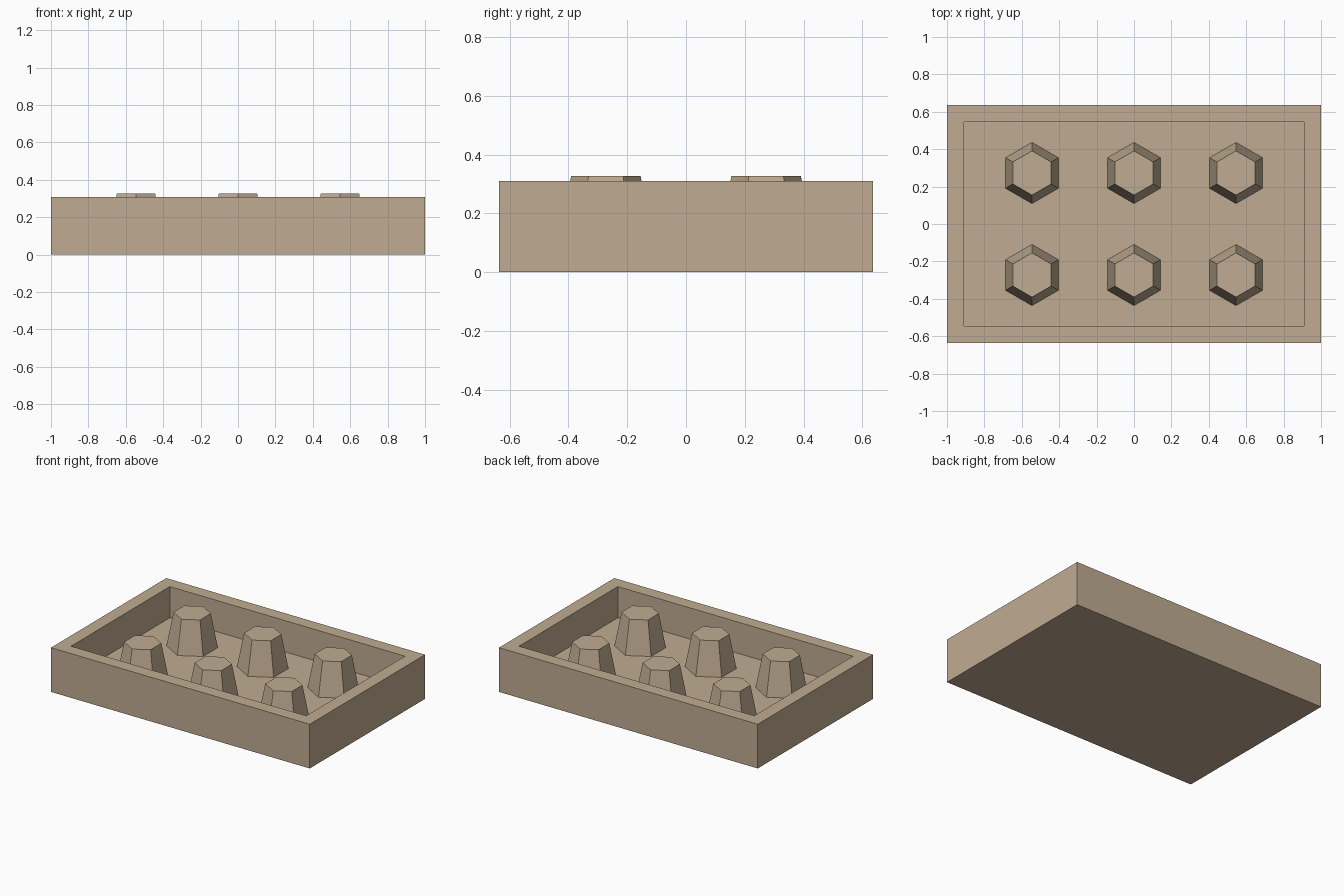
import bpy
import bmesh
from math import sin, cos, pi
from mathutils import Matrix, Vector

if "Cube" in bpy.data.objects:
    bpy.data.objects.remove(bpy.data.objects["Cube"])

UNIT = 1 / 110  # half the tray length is 110 units
LENGTH, WIDTH, HEIGHT = 220 * UNIT, 140 * UNIT, 34 * UNIT
WALL = FLOOR = 10 * UNIT
PEG_TOP = 36 * UNIT
PEG_BASE_RADIUS, PEG_TOP_RADIUS = 18 * UNIT, 13 * UNIT
SPACING_X, SPACING_Y = 60 * UNIT, 60 * UNIT

tan = bpy.data.materials.new("tan")
tan.use_nodes = True
tan.diffuse_color = (0.527, 0.413, 0.287, 1)
tan.node_tree.nodes["Principled BSDF"].inputs["Base Color"].default_value = tan.diffuse_color


def add_object(name, bm, location=(0, 0, 0)):
    bmesh.ops.recalc_face_normals(bm, faces=bm.faces)
    mesh = bpy.data.meshes.new(name)
    bm.to_mesh(mesh)
    bm.free()
    mesh.materials.append(tan)
    obj = bpy.data.objects.new(name, mesh)
    obj.location = location
    bpy.context.collection.objects.link(obj)
    return obj


# Open tray: a box whose top is inset and pushed down to the floor
bm = bmesh.new()
bmesh.ops.create_cube(bm, size=1, matrix=Matrix.Translation((0, 0, HEIGHT / 2))
                      @ Matrix.Diagonal((LENGTH, WIDTH, HEIGHT, 1)))
bm.normal_update()
top = max(bm.faces, key=lambda f: f.calc_center_median().z)
bmesh.ops.inset_region(bm, faces=[top], thickness=WALL, use_even_offset=True)
pushed = bmesh.ops.extrude_discrete_faces(bm, faces=[top])["faces"][0]
bmesh.ops.translate(bm, verts=pushed.verts, vec=Vector((0, 0, FLOOR - HEIGHT)))
add_object("tray", bm)


# Tapered hexagonal peg with corners pointing along y
def add_peg(name, x, y):
    bm = bmesh.new()

    def ring(radius, z):
        return [bm.verts.new((radius * sin(i * pi / 3), radius * cos(i * pi / 3), z))
                for i in range(6)]

    low, high = ring(PEG_BASE_RADIUS, 0), ring(PEG_TOP_RADIUS, PEG_TOP - FLOOR)
    bm.faces.new(low)
    bm.faces.new(high)
    for i in range(6):
        j = (i + 1) % 6
        bm.faces.new((low[i], low[j], high[j], high[i]))
    add_object(name, bm, (x, y, FLOOR))


# Two rows of three pegs
for row, side in (("front", -1), ("back", 1)):
    for column, step in (("right", -1), ("middle", 0), ("left", 1)):
        add_peg(f"peg_{row}_{column}", step * SPACING_X, side * SPACING_Y / 2)
